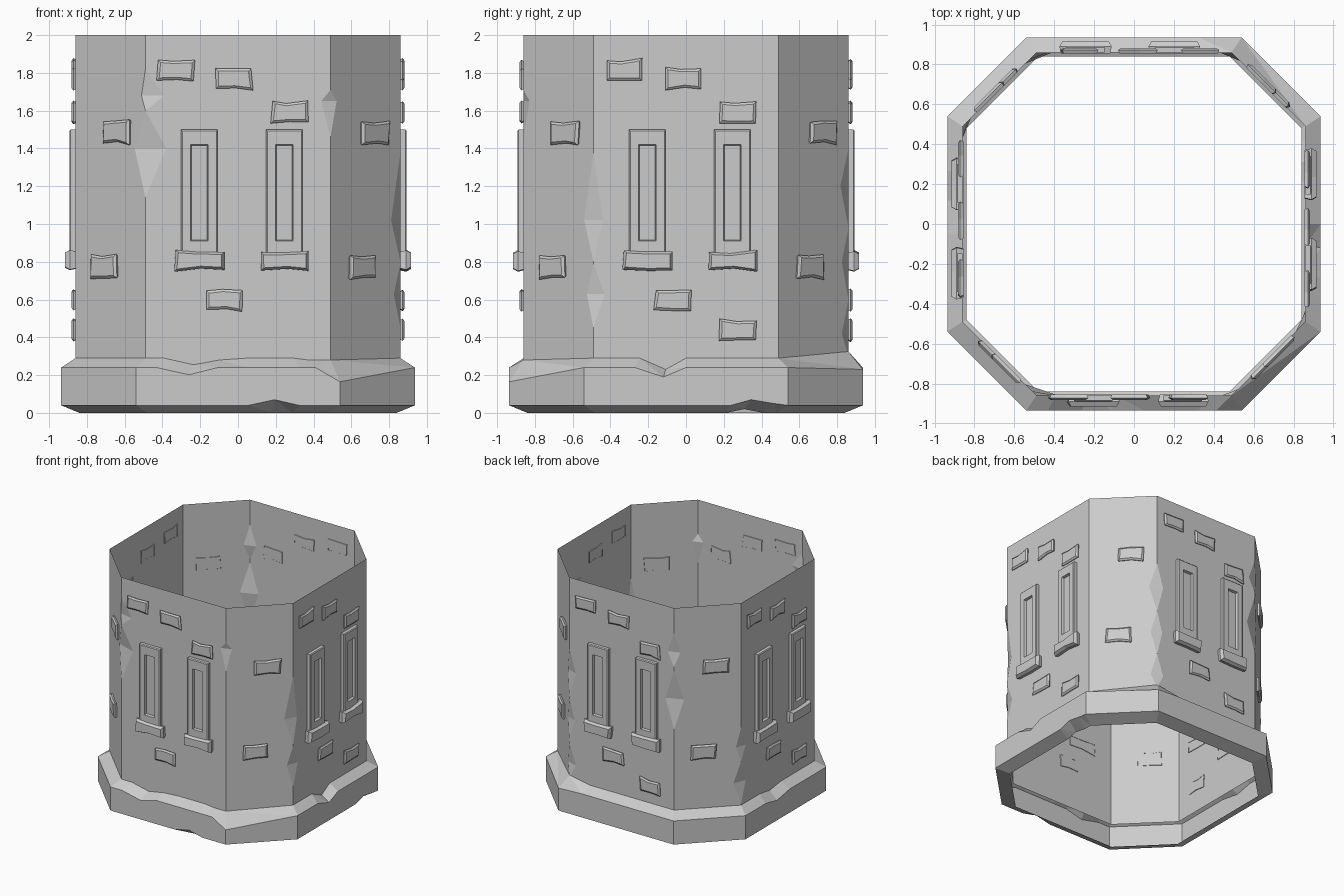
import bpy, bmesh, math, random
from mathutils import Vector

if "Cube" in bpy.data.objects:
    bpy.data.objects.remove(bpy.data.objects["Cube"])

random.seed(4)


def make_object(name, verts, faces, outward=True):
    me = bpy.data.meshes.new(name)
    me.from_pydata([tuple(v) for v in verts], [], faces)
    bm = bmesh.new()
    bm.from_mesh(me)
    bmesh.ops.remove_doubles(bm, verts=bm.verts, dist=1e-5)
    if not outward:
        bmesh.ops.triangulate(bm, faces=bm.faces[:])
    bm.to_mesh(me)
    bm.free()
    ob = bpy.data.objects.new(name, me)
    bpy.context.collection.objects.link(ob)
    return ob


def octagon(r, h):
    """Corners counter-clockwise, starting at the front left."""
    return [Vector(p) for p in ((-h, -r), (h, -r), (r, -h), (r, h),
                                (h, r), (-h, r), (-r, h), (-r, -h))]


R, H = 0.86, 0.49
wall_pts = octagon(R, H)

# Chipped wall corners: corner -> (bottom, middle, top, width before, width after)
chips = {
    0: [(1.14, 1.40, 1.60, .08, .11), (1.60, 1.68, 1.82, .03, .10)],
    1: [(1.46, 1.65, 1.71, .05, .045)],
    2: [(.45, .63, .79, .05, .06), (.80, 1.02, 1.38, .07, .05)],
    4: [(.30, .42, .60, .05, .06), (.60, .80, .98, .05, .05), (.98, 1.2, 1.40, .06, .06)],
    5: [(.97, 1.22, 1.47, .08, .08), (1.50, 1.62, 1.79, .06, .05)],
    6: [(.30, .48, .66, .06, .06), (.66, .78, .95, .04, .06)],
}

# Wall shell: one notched panel per side plus the chip facets
verts, faces = [], []


def add_face(points):
    start = len(verts)
    verts.extend(points)
    faces.append(list(range(start, start + len(points))))


def at(p, z):
    return Vector((p.x, p.y, z))


def edge_line(corner, toward, slot):
    p = wall_pts[corner]
    d = (wall_pts[toward] - p).normalized()
    line = [at(p, 0.21)]
    for c in chips.get(corner, []):
        line += [at(p, c[0]), at(p + d * c[slot], c[1]), at(p, c[2])]
    return line + [at(p, 2.0)]


for i in range(8):
    j = (i + 1) % 8
    add_face(edge_line(j, i, 3) + edge_line(i, j, 4)[::-1])
for i, items in chips.items():
    p = wall_pts[i]
    for lo, mid, hi, wa, wb in items:
        a = at(p + (wall_pts[i - 1] - p).normalized() * wa, mid)
        b = at(p + (wall_pts[(i + 1) % 8] - p).normalized() * wb, mid)
        add_face([a, b, at(p, hi)])
        add_face([b, a, at(p, lo)])
make_object("tower_wall", verts, faces, outward=False)

# Base skirt: octagonal profile with chipped stations
# side -> (fraction along side, change of each of the four levels)
zero = (0, 0, 0, 0)
stations = {
    0: [(.10, zero), (.26, (-.035, -.038, 0, 0)), (.40, (-.01, 0, 0, 0)),
        (.55, (0, 0, 0, 0)), (.68, (0, 0, .03, 0)), (.80, (0, 0, 0, 0)), (.88, (-.01, 0, 0, 0))],
    2: [(.25, zero), (.39, (-.06, -.05, 0, 0)), (.50, zero),
        (.72, zero), (.82, (0, 0, .03, .02)), (.93, (0, 0, .01, 0))],
    4: [(.20, zero), (.70, zero)],
    6: [(.25, zero), (.39, (-.02, -.03, 0, 0)), (.55, zero)],
}
corner_change = {1: (-.01, -.075, 0, 0), 4: (.035, -.01, 0, 0)}
levels = [(R, H, .29), (.936, .54, .24), (.936, .54, .04), (.84, .48, 0)]
rings = []
for k, (r, h, z) in enumerate(levels):
    pts, ring = octagon(r, h), []
    for i in range(8):
        row = [(0, corner_change.get(i, zero))] + stations.get(i, [])
        for f, change in row:
            ring.append(at(pts[i].lerp(pts[(i + 1) % 8], f), z + change[k]))
    rings.append(ring)
n = len(rings[0])
faces = [(k * n + i, (k + 1) * n + i, (k + 1) * n + (i + 1) % n, k * n + (i + 1) % n)
         for k in range(3) for i in range(n)]
make_object("base_skirt", [v for ring in rings for v in ring], faces, outward=False)


# Details on a side: loft of rectangles (u centre, z centre, half width, half height, depth)
def loft(name, side, sections, jitter=0.0):
    a, b = wall_pts[side], wall_pts[(side + 1) % 8]
    mid, u = (a + b) / 2, (b - a).normalized()
    out = Vector((u.y, -u.x))
    shift = [(random.uniform(-jitter, jitter), random.uniform(-jitter, jitter)) for _ in range(6)]
    vs = []
    for uc, zc, w, h, d in sections:
        for (x, y), (jx, jz) in zip(((-1, -1), (.1, -.9), (1, -1), (1, 1), (-.1, .9), (-1, 1)), shift):
            if not jitter:
                y = math.copysign(1, y)
            p = mid + u * (uc + x * w + jx) + out * d
            vs.append(at(p, zc + y * h + jz))
    fs = []
    for k in range(len(sections) - 1):
        for i in range(6):
            j = (i + 1) % 6
            fs.append((k * 6 + i, k * 6 + j, k * 6 + 6 + j, k * 6 + 6 + i))
    m = len(vs) - 6
    fs.append(tuple(range(m, m + 6)))
    make_object(name, vs, fs)


def block(name, side, u, z, w, h, depth):
    loft(name, side, [(u, z, w - .008, h - .008, -.004), (u, z, w, h, depth * .55),
                      (u, z, w - .014, h - .014, depth)], jitter=.007)


def window(side, u):
    loft("window_frame", side, [(u, 1.165, .097, .335, 0), (u, 1.165, .097, .335, .026),
                                (u, 1.165, .090, .328, .032), (u, 1.165, .047, .255, .032),
                                (u, 1.165, .042, .250, .012)])
    block("window_sill", side, u, .805, .128, .052, .055)


main_bricks = [(-.33, 1.815), (-.02, 1.77), (.272, 1.59), (-.07, .597)]
for side in (0, 2, 4, 6):
    # Straight sides: two windows and scattered bricks
    for u in (-.205, .245):
        window(side, u)
    extra = [(.275, .437)] if side else []
    for u, z in main_bricks + extra:
        block("wall_brick", side, u, z, .095, .057, .022)
    # Diagonal sides: two bricks each
    for u, z in ((.062, 1.485), (-.035, .772)):
        block("corner_brick", side + 1, u, z, .1, .062, .026)
